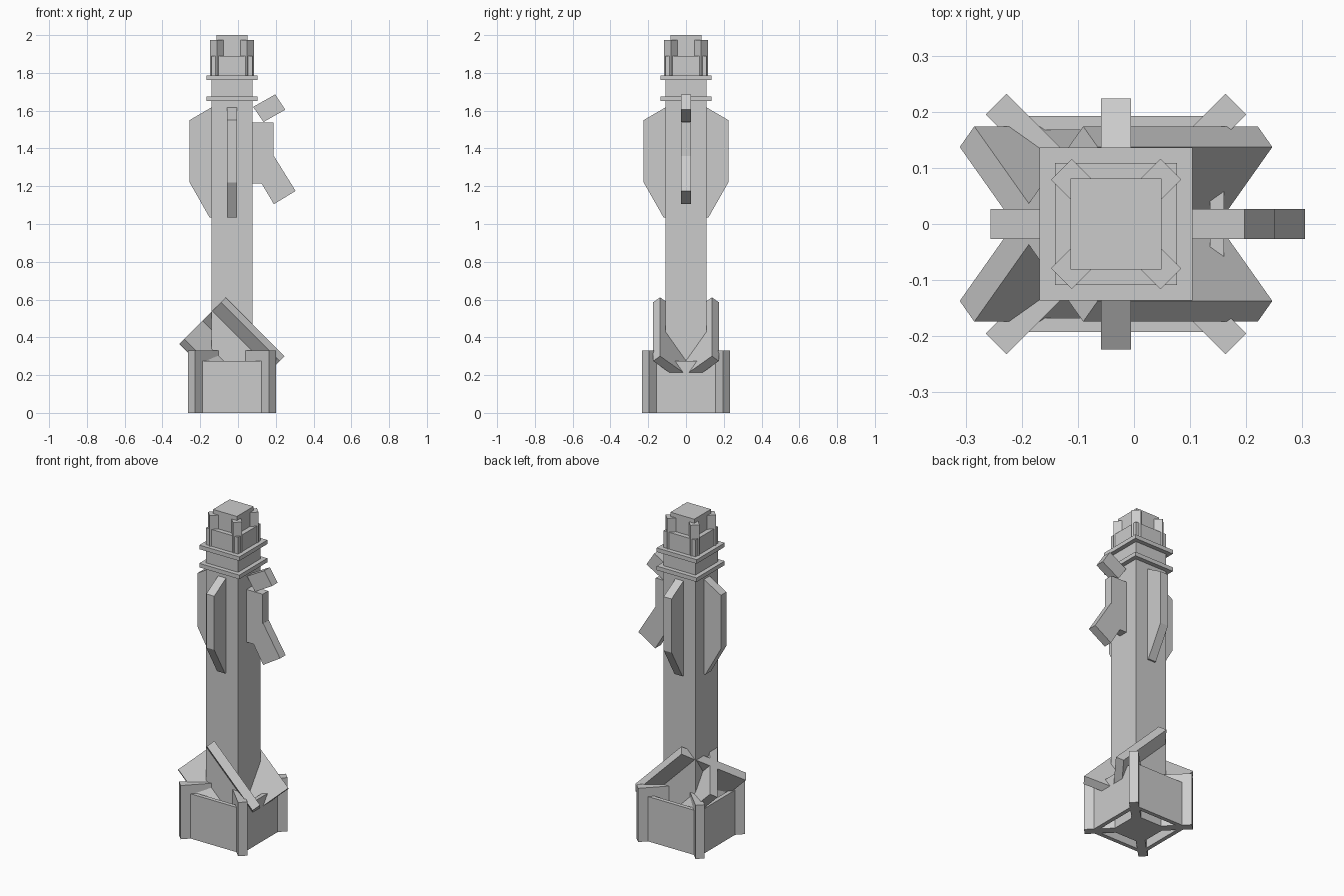
import bpy, math
from mathutils import Matrix

old = bpy.data.objects.get("Cube")
if old:
    bpy.data.objects.remove(old, do_unlink=True)

stone = bpy.data.materials.new("grey_stone")
stone.use_nodes = True
GREY = (0.6, 0.6, 0.6, 1)
stone.diffuse_color = GREY
stone.node_tree.nodes["Principled BSDF"].inputs["Base Color"].default_value = GREY

CX = -0.032  # tower axis
AXIS = Matrix.Translation((CX, 0, 0))


def prism(name, profile, half, matrix):
    """Extrude an (x, z) profile to +-half along y, then place it."""
    n = len(profile)
    verts = [(x, y, z) for y in (-half, half) for x, z in profile]
    faces = [tuple(range(n)), tuple(reversed(range(n, 2 * n)))]
    faces += [(i, i + n, (i + 1) % n + n, (i + 1) % n) for i in range(n)]
    mesh = bpy.data.meshes.new(name)
    mesh.from_pydata(verts, [], faces)
    mesh.transform(matrix)
    mesh.materials.append(stone)
    obj = bpy.data.objects.new(name, mesh)
    bpy.context.collection.objects.link(obj)
    return obj


def block(name, half_x, half_y, z0, z1, matrix=AXIS):
    rect = [(-half_x, z0), (half_x, z0), (half_x, z1), (-half_x, z1)]
    return prism(name, rect, half_y, matrix)


def turn(degrees, axis="Z"):
    return Matrix.Rotation(math.radians(degrees), 4, axis)


def crossed_boards(name, radius, z0, z1, matrix=AXIS):
    """Two upright boards crossing on the diagonals."""
    for side, angle in (("a", 45), ("b", -45)):
        block(f"{name}_{side}", radius, 0.026, z0, z1, matrix @ turn(angle))


# Shaft, collars and cap
block("shaft", 0.109, 0.109, 0, 1.89)
for label, z in (("lower", 1.65), ("upper", 1.762)):
    block(f"{label}_collar", 0.136, 0.136, z, z + 0.025)
block("cap", 0.081, 0.081, 1.85, 2.0)
crossed_boards("crown_posts", 0.138, 1.77, 1.975)

# Base walls with corner buttresses
for i, side in enumerate(("front", "left", "back", "right")):
    wall = AXIS @ turn(90 * i) @ Matrix.Translation((0, -0.18, 0))
    block(f"{side}_base_wall", 0.18, 0.0125, 0, 0.275, wall)
crossed_boards("base_buttress", 0.302, 0, 0.33)

# Fallen crossed boards leaning through the shaft
tilt = Matrix.Translation((CX, 0, 0.333)) @ turn(-45, "Y")
crossed_boards("leaning_board", 0.22, -0.22, 0.22, tilt)

# Intact wings on three sides
wing = [(0, 1.035), (0.119, 1.035), (0.224, 1.22),
        (0.224, 1.55), (0.109, 1.617), (0, 1.617)]
for side, angle in (("right", 180), ("front", -90), ("back", 90)):
    prism(f"{side}_wing", wing, 0.027, AXIS @ turn(angle))

# Broken wing in three pieces
here = Matrix.Identity(4)
prism("broken_wing_middle", [(0, 1.215), (0.187, 1.215), (0.187, 1.538), (0, 1.538)], 0.027, here)
prism("broken_wing_top", [(0.08, 1.62), (0.135, 1.54), (0.25, 1.605), (0.197, 1.686)], 0.027, here)
prism("broken_wing_bottom", [(0.08, 1.29), (0.19, 1.105), (0.305, 1.175), (0.19, 1.36)], 0.027, here)
